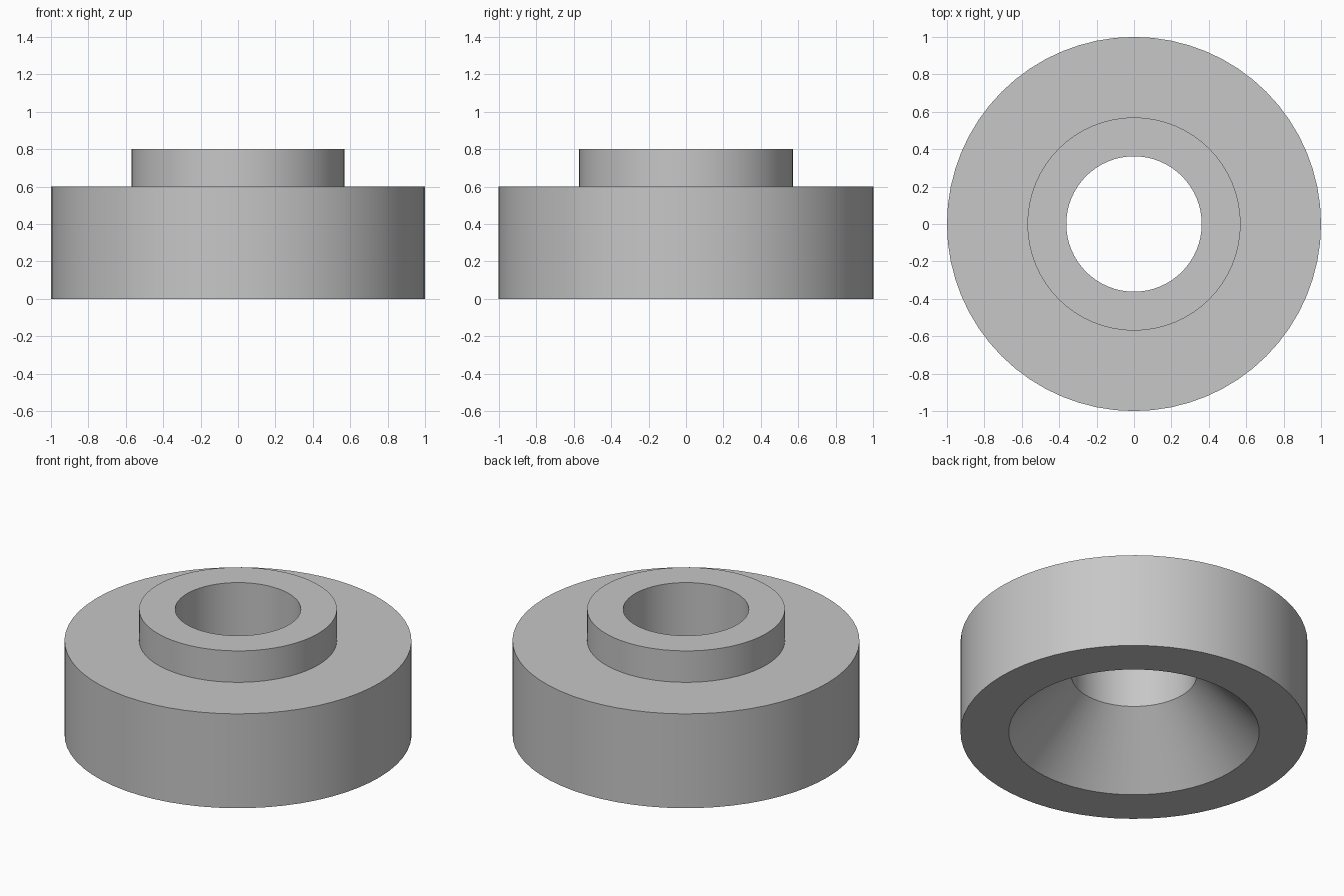
import bpy
import bmesh
from math import tau, radians
from mathutils import Vector

SEGMENTS = 64

cube = bpy.data.objects.get("Cube")
if cube:
    bpy.data.objects.remove(cube, do_unlink=True)

# Plain grey material
grey = bpy.data.materials.new("light grey")
grey.use_nodes = True
colour = (0.57, 0.57, 0.57, 1)
grey.diffuse_color = colour
grey.node_tree.nodes["Principled BSDF"].inputs["Base Color"].default_value = colour


def lathe(name, profile, material):
    """Revolve a closed (radius, height) profile around z."""
    bm = bmesh.new()
    verts = [bm.verts.new((r, 0, z)) for r, z in profile]
    edges = [bm.edges.new((v, verts[i - 1])) for i, v in enumerate(verts)]
    bmesh.ops.spin(bm, geom=verts + edges, cent=Vector(), axis=(0, 0, 1),
                   angle=tau, steps=SEGMENTS, use_merge=False)
    bmesh.ops.remove_doubles(bm, verts=bm.verts[:], dist=0.0001)
    bmesh.ops.recalc_face_normals(bm, faces=bm.faces[:])
    mesh = bpy.data.meshes.new(name)
    bm.to_mesh(mesh)
    bm.free()
    mesh.materials.append(material)
    obj = bpy.data.objects.new(name, mesh)
    bpy.context.collection.objects.link(obj)
    bpy.ops.object.select_all(action='DESELECT')
    obj.select_set(True)
    bpy.context.view_layer.objects.active = obj
    bpy.ops.object.shade_smooth_by_angle(angle=radians(30))
    return obj


# Stepped collar: wide disc, raised boss, straight bore flaring to a countersink below
lathe("stepped_collar", [
    (0.722, 0), (1, 0), (1, 0.6), (0.57, 0.6),
    (0.57, 0.8), (0.362, 0.8), (0.362, 0.38),
], grey)
